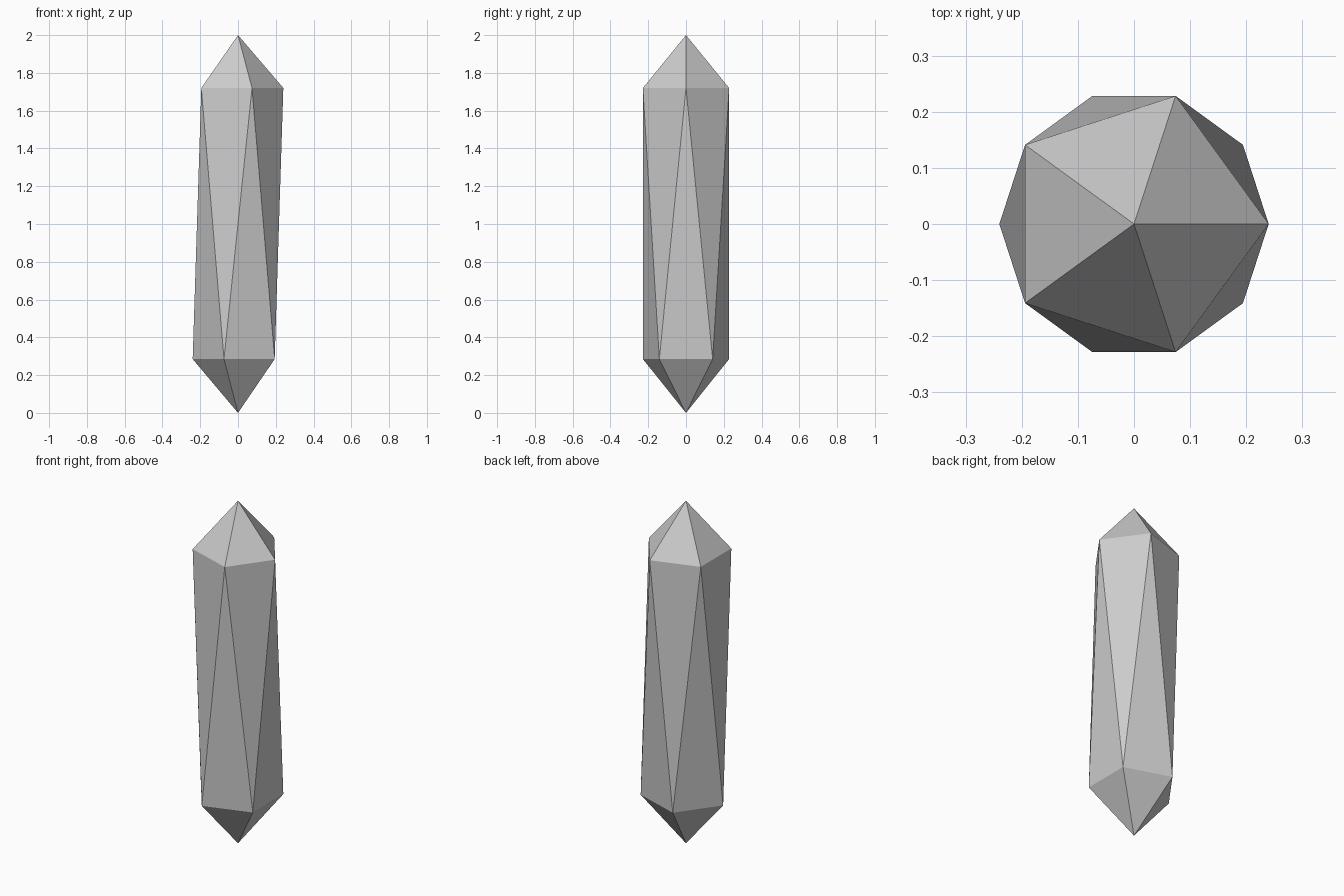
import bpy, bmesh
from math import cos, sin, tau

if "Cube" in bpy.data.objects:
    bpy.data.objects.remove(bpy.data.objects["Cube"])

SIDES, RADIUS = 5, 0.24
bm = bmesh.new()


def ring(z, turn):
    """Five points around the axis, turned by a fraction of one side."""
    return [bm.verts.new((RADIUS * cos(tau * (i + turn) / SIDES),
                          RADIUS * sin(tau * (i + turn) / SIDES), z))
            for i in range(SIDES)]


# Two tips and two rings, the lower ring twisted by half a side
bottom_tip = bm.verts.new((0, 0, 0))
lower = ring(0.285, 0.5)
upper = ring(1.72, 0)
top_tip = bm.verts.new((0, 0, 2))

# Pointed caps and the zigzag band of long triangles between them
for i in range(SIDES):
    j = (i + 1) % SIDES
    bm.faces.new((upper[i], upper[j], top_tip))
    bm.faces.new((lower[j], lower[i], bottom_tip))
    bm.faces.new((lower[i], upper[j], upper[i]))
    bm.faces.new((lower[i], lower[j], upper[j]))

bmesh.ops.recalc_face_normals(bm, faces=bm.faces)
mesh = bpy.data.meshes.new("crystal")
bm.to_mesh(mesh)
bm.free()
bpy.context.collection.objects.link(bpy.data.objects.new("crystal", mesh))
